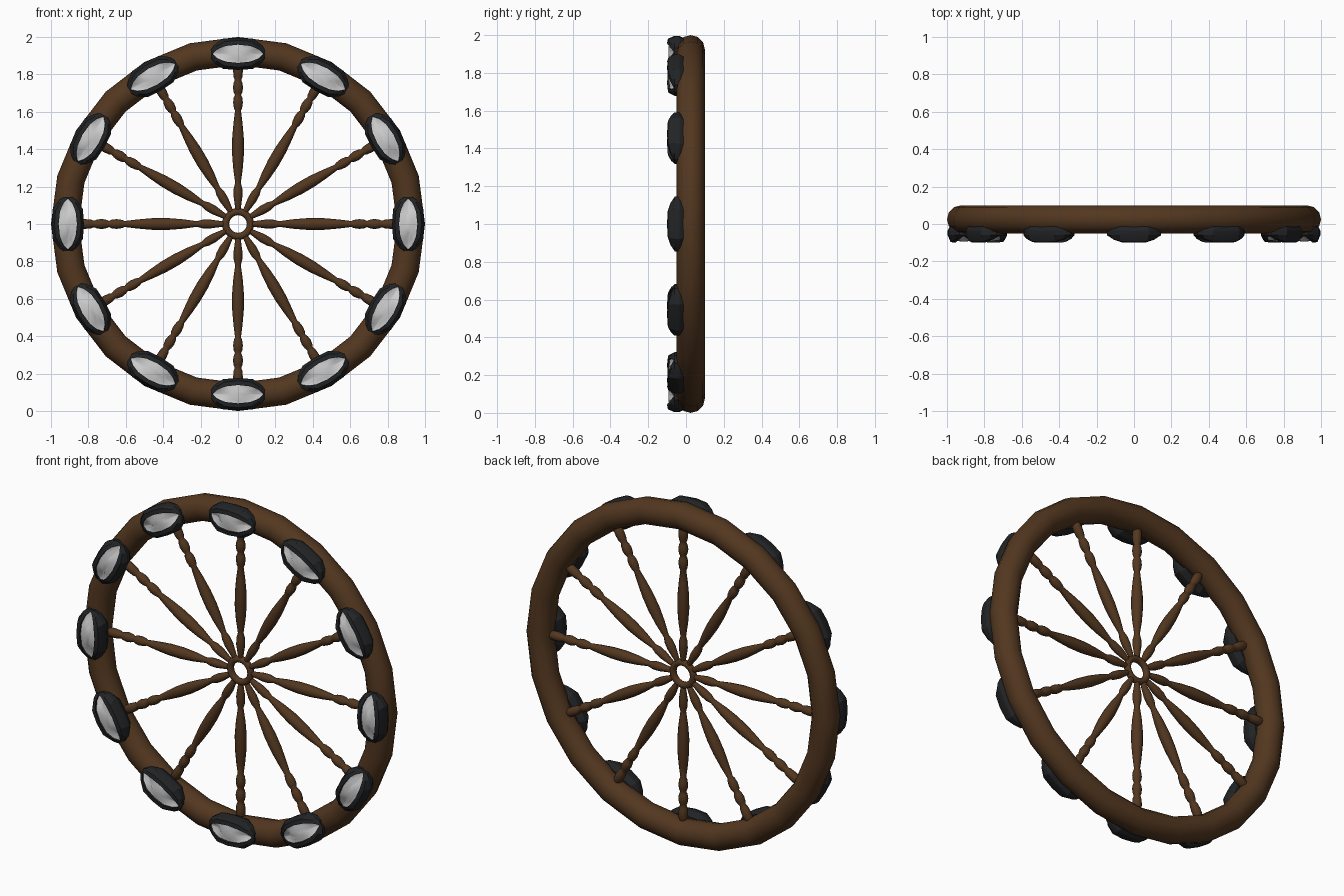
import bpy, bmesh, math
from mathutils import Vector

if "Cube" in bpy.data.objects:
    bpy.data.objects.remove(bpy.data.objects["Cube"])

CY = 0.025      # depth of the wheel plane
CZ = 1.0        # height of the axle
COUNT = 12


def material(name, rgb):
    m = bpy.data.materials.new(name)
    m.diffuse_color = (*rgb, 1)
    m.use_nodes = True
    m.node_tree.nodes["Principled BSDF"].inputs["Base Color"].default_value = m.diffuse_color
    return m


wood = material("dark_wood", (0.085, 0.038, 0.014))
black = material("black_metal", (0.016, 0.017, 0.019))
pale = material("pale_inlay", (0.75, 0.75, 0.75))


def ring(name, major, minor, seg, sides):
    bpy.ops.mesh.primitive_torus_add(
        location=(0, CY, CZ), rotation=(math.pi / 2, 0, 0), major_radius=major,
        minor_radius=minor, major_segments=seg, minor_segments=sides)
    o = bpy.context.object
    o.name = name
    o.data.materials.append(wood)
    bpy.ops.object.shade_smooth()
    return o


def loft(name, loops, mat, cap_start, cap_end, angle):
    bm = bmesh.new()
    rows = [[bm.verts.new(p) for p in lp] for lp in loops]
    n = len(rows[0])
    for a, b in zip(rows, rows[1:]):
        for i in range(n):
            j = (i + 1) % n
            bm.faces.new((a[i], a[j], b[j], b[i]))
    if cap_start:
        bm.faces.new(rows[0])
    if cap_end:
        bm.faces.new(rows[-1])
    bmesh.ops.recalc_face_normals(bm, faces=bm.faces)
    me = bpy.data.meshes.new(name)
    bm.to_mesh(me)
    bm.free()
    o = bpy.data.objects.new(name, me)
    bpy.context.collection.objects.link(o)
    me.materials.append(mat)
    bpy.ops.object.select_all(action='DESELECT')
    bpy.context.view_layer.objects.active = o
    o.select_set(True)
    bpy.ops.object.shade_smooth_by_angle(angle=math.radians(angle))
    return o


# Rim and hub
ring("rim", 0.925, 0.075, 24, 12)
ring("hub_ring", 0.066, 0.019, 24, 10)

# Turned spoke profile: (distance from axle, radius)
spoke_profile = [
    (0.065, 0.012), (0.10, 0.017), (0.15, 0.024), (0.19, 0.023), (0.22, 0.015),
    (0.235, 0.017), (0.30, 0.026), (0.38, 0.032), (0.46, 0.031), (0.54, 0.024),
    (0.605, 0.016), (0.62, 0.022), (0.65, 0.026), (0.675, 0.023), (0.69, 0.016),
    (0.705, 0.023), (0.73, 0.027), (0.755, 0.023), (0.77, 0.017), (0.785, 0.023),
    (0.815, 0.026), (0.845, 0.025), (0.87, 0.015)]

# Stud half outline (along, across) and lip (along, across, depth)
outline = [(-0.145, 0.022), (-0.125, 0.05), (-0.08, 0.081), (0, 0.086),
           (0.08, 0.081), (0.125, 0.05), (0.145, 0.022)]
lip = [(-0.135, 0.003, -0.066), (-0.11, 0.025, -0.083), (-0.065, 0.042, -0.098),
       (0, 0.049, -0.1), (0.065, 0.042, -0.098), (0.11, 0.025, -0.083),
       (0.135, 0.003, -0.066)]


def mirrored(half):
    return half + [(p[0], -p[1], *p[2:]) for p in reversed(half)]


for k in range(COUNT):
    a = 2 * math.pi * k / COUNT
    rad = Vector((math.cos(a), 0, math.sin(a)))
    tan = Vector((-math.sin(a), 0, math.cos(a)))
    axle = Vector((0, CY, CZ))

    # Spoke
    loops = []
    for d, r in spoke_profile:
        loops.append([axle + rad * d + tan * (r * math.cos(t)) + Vector((0, r * math.sin(t), 0))
                      for t in (2 * math.pi * i / 12 for i in range(12))])
    loft("spoke", loops, wood, True, True, 60)

    # Oval stud: dark lipped shell around a recessed pale lens
    def at(u, v, y):
        return Vector((0, y, CZ)) + rad * (0.91 + v) + tan * u

    out = mirrored(outline)
    lp = mirrored(lip)
    shell = [[at(u * 0.85, v * 0.8, 0.0) for u, v in out],
             [at(u, v, -0.035) for u, v in out],
             [at(u, v, -0.06) for u, v in out],
             [at(0.35 * o[0] + 0.65 * p[0], 0.6 * o[1] + 0.4 * p[1], p[2] + 0.004)
              for o, p in zip(out, lp)],
             [at(*p) for p in lp],
             [at(p[0], p[1], p[2] + 0.02) for p in lp]]
    loft("stud_shell", shell, black, True, False, 25)
    lens = [[at(u * s, v * s, y + 0.012 - lift) for u, v, y in lp]
            for s, lift in ((1, 0), (0.7, 0.003), (0.35, 0.0045))]
    # even out the inner lens rows toward a gentle dome
    lens[2] = [at(u * 0.35, v * 0.35, -0.093) for u, v, y in lp]
    loft("stud_lens", lens, pale, False, True, 60)
